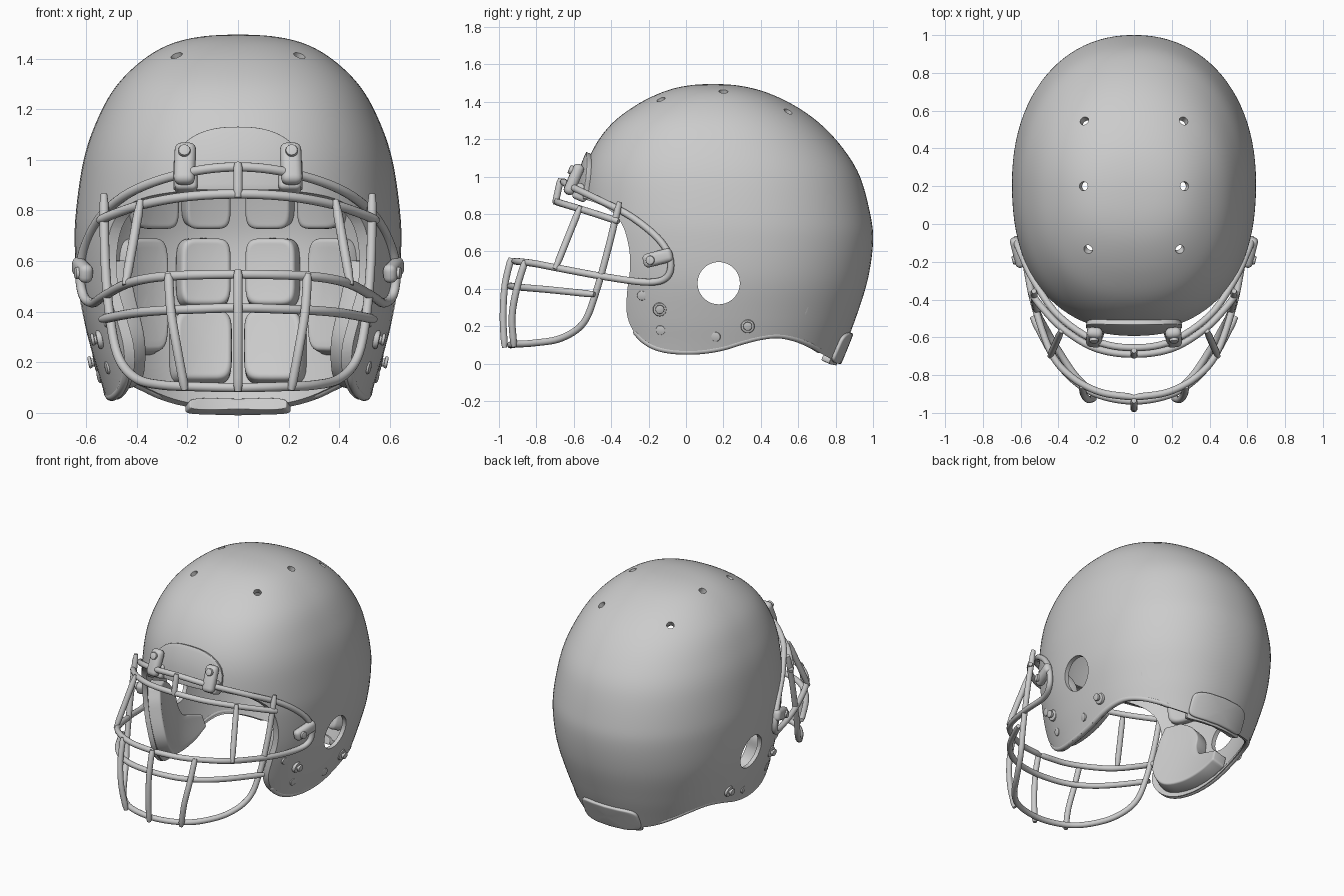
import bpy, bmesh, math
from mathutils import Vector, Euler

if "Cube" in bpy.data.objects:
    bpy.data.objects.remove(bpy.data.objects["Cube"])

N_FRONT, N_BACK = 2.3, 2.15  # roundness of the horizontal sections
grey = bpy.data.materials.new("plain_grey")
grey.diffuse_color = (0.6, 0.6, 0.6, 1)
grey.use_nodes = True
grey.node_tree.nodes["Principled BSDF"].inputs["Base Color"].default_value = grey.diffuse_color


def smooth_path(pts, steps=6):
    """Smooth curve through points of any dimension."""
    first = [2 * a - b for a, b in zip(pts[0], pts[1])]
    last = [2 * a - b for a, b in zip(pts[-1], pts[-2])]
    p = [first] + list(pts) + [last]
    out = []
    for i in range(1, len(p) - 2):
        for k in range(steps):
            t = k / steps
            out.append(tuple(0.5 * (2 * b + (c - a) * t + (2 * a - 5 * b + 4 * c - d) * t * t
                                    + (3 * b - a - 3 * c + d) * t ** 3)
                             for a, b, c, d in zip(*p[i - 1:i + 3])))
    return out + [tuple(pts[-1])]


# Shell levels: height, front y, back y, half width
LEVELS = [(1.485, .29, 0, -.16), (1.495, .145, .145, 0), (1.485, 0, .29, .16), (1.45, -.13, .43, .285),
          (1.38, -.27, .58, .395), (1.28, -.40, .72, .49), (1.15, -.495, .84, .56),
          (1.0, -.55, .93, .61), (.8, -.57, .985, .64), (.65, -.57, 1.0, .645),
          (.45, -.555, .972, .628), (.25, -.53, .91, .58), (.1, -.50, .852, .535), (-.05, -.48, .79, .49)]
ROWS = smooth_path(LEVELS)[6:]


def level(z):
    for a, b in zip(ROWS, ROWS[1:]):
        if b[0] <= z <= a[0]:
            t = (a[0] - z) / max(a[0] - b[0], 1e-6)
            return [u + (v - u) * t for u, v in zip(a, b)]
    return ROWS[-1]


def surf_y(x, z, side):
    _, f, b, w = level(z)
    n = N_BACK if side > 0 else N_FRONT
    return (f + b) / 2 + side * (b - f) / 2 * max(0, 1 - min(1, abs(x) / w) ** n) ** (1 / n)


def surf_x(y, z):
    _, f, b, w = level(z)
    n = N_BACK if y > (f + b) / 2 else N_FRONT
    t = min(1, abs(y - (f + b) / 2) / ((b - f) / 2))
    return w * (1 - t ** n) ** (1 / n)


def finish(bm, name):
    bmesh.ops.remove_doubles(bm, verts=bm.verts, dist=1e-5)
    bmesh.ops.recalc_face_normals(bm, faces=bm.faces)
    me = bpy.data.meshes.new(name)
    bm.to_mesh(me)
    bm.free()
    me.materials.append(grey)
    ob = bpy.data.objects.new(name, me)
    bpy.context.collection.objects.link(ob)
    return ob


def select(ob):
    bpy.ops.object.select_all(action='DESELECT')
    ob.select_set(True)
    bpy.context.view_layer.objects.active = ob


def shade(ob):
    select(ob)
    for m in list(ob.modifiers):
        bpy.ops.object.modifier_apply(modifier=m.name)
    bpy.ops.object.shade_smooth_by_angle(angle=math.radians(40))
    return ob


def bevel(ob, width, segs=3):
    m = ob.modifiers.new("bevel", 'BEVEL')
    m.width, m.segments, m.limit_method = width, segs, 'ANGLE'
    m.angle_limit = math.radians(40)


def dome(name, inset, cols=96):
    bm = bmesh.new()
    k = (1.495 - inset) / 1.495
    top = bm.verts.new((0, ROWS[0][1], ROWS[0][0] * k))
    prev = None
    for z, f, b, w in ROWS[1:]:
        ring = []
        s = max(.3, 1 - inset / w)
        for i in range(cols):
            c, n = math.cos(2 * math.pi * i / cols), math.sin(2 * math.pi * i / cols)
            e = 2 / (N_BACK if n > 0 else N_FRONT)
            ring.append(bm.verts.new((w * s * math.copysign(abs(c) ** e, c),
                                      (f + b) / 2 + ((b - f) / 2 * s) * math.copysign(abs(n) ** e, n), z * k)))
        for i in range(cols):
            j = (i + 1) % cols
            bm.faces.new((prev[i], prev[j], ring[j], ring[i]) if prev else (top, ring[j], ring[i]))
        prev = ring
    bm.faces.new(prev)
    return finish(bm, name)


def cyl(name, loc, axis, r, d, bev=0.0, segs=24):
    bm = bmesh.new()
    bmesh.ops.create_cone(bm, cap_ends=True, segments=segs, radius1=r, radius2=r, depth=d)
    q = Vector((0, 0, 1)).rotation_difference(Vector(axis))
    for v in bm.verts:
        v.co = q @ v.co + Vector(loc)
    ob = finish(bm, name)
    if bev:
        bevel(ob, bev, 2)
    return shade(ob)


def block(name, loc, size, rot, bev):
    bm = bmesh.new()
    bmesh.ops.create_cube(bm, size=1)
    m = Euler(rot).to_matrix()
    for v in bm.verts:
        v.co = m @ Vector([a * b for a, b in zip(v.co, size)]) + Vector(loc)
    ob = finish(bm, name)
    bevel(ob, bev, 4)
    return shade(ob)


def patch(name, fn, nu, nv, thick, bev):
    """Thick sheet following fn(u, v)."""
    bm = bmesh.new()
    g = [[bm.verts.new(fn(i / nu, j / nv)) for j in range(nv + 1)] for i in range(nu + 1)]
    for i in range(nu):
        for j in range(nv):
            bm.faces.new((g[i][j], g[i + 1][j], g[i + 1][j + 1], g[i][j + 1]))
    bmesh.ops.dissolve_degenerate(bm, dist=1e-6, edges=bm.edges)
    ob = finish(bm, name)
    m = ob.modifiers.new("thickness", 'SOLIDIFY')
    m.thickness, m.offset = thick, 0
    bevel(ob, bev)
    return shade(ob)


def pad(name, a0, a1, z0, z1, project, thick, power=4, bev=.015):
    """Rounded rectangle laid on the shell by project(a, z)."""
    def fn(u, v):
        c, s = math.cos(2 * math.pi * u), math.sin(2 * math.pi * u)
        e = 2 / power
        return project((a0 + a1) / 2 + v * (a1 - a0) / 2 * math.copysign(abs(c) ** e, c),
                       (z0 + z1) / 2 + v * (z1 - z0) / 2 * math.copysign(abs(s) ** e, s))
    return patch(name, fn, 40, 6, thick, bev)


def on_back(inset):
    return lambda x, z: (x, surf_y(x, z, 1) - inset, z)


# Shell: hollow dome trimmed to the side outline, with ear and vent holes
shell = dome("shell", 0)
cutters = [(dome("inner_cut", .03), 'DIFFERENCE')]
edge = smooth_path([(-.8, .93), (-.57, .885), (-.43, .835), (-.345, .75), (-.305, .62), (-.30, .5), (-.315, .38),
                    (-.315, .26), (-.275, .165), (-.2, .095), (-.1, .06), (.05, .053), (.2, .075), (.35, .12),
                    (.49, .14), (.62, .11), (.72, .055), (.79, .02), (.85, .01), (1.2, .01)])
bm = bmesh.new()
face = bm.faces.new([bm.verts.new((-1, y, z)) for y, z in edge + [(1.2, 1.8), (-.8, 1.8)]])
ext = bmesh.ops.extrude_face_region(bm, geom=[face])
bmesh.ops.translate(bm, vec=(2, 0, 0), verts=[v for v in ext['geom'] if isinstance(v, bmesh.types.BMVert)])
cutters.append((finish(bm, "outline_cut"), 'INTERSECT'))
cutters.append((cyl("ear_cut", (0, .175, .43), (1, 0, 0), .113, 2, segs=48), 'DIFFERENCE'))
for sx in (-1, 1):
    for x, y, z in ((.27, .555, 1.365), (.265, .2, 1.45), (.24, -.13, 1.405)):
        cutters.append((cyl("vent_cut", (sx * x, y, z), (sx * x, y - .2, .65), .024, .25), 'DIFFERENCE'))
for c, op in cutters:
    m = shell.modifiers.new("cut", 'BOOLEAN')
    m.object, m.operation, m.solver = c, op, 'EXACT'
shade(shell)
for c, op in cutters:
    bpy.data.objects.remove(c)


# Brow plate with arched top, rear bumper and its lip under the shell
def brow(u, v):
    x = .25 * (2 * u - 1)
    z = .88 + v * (.105 + .14 * (1 - abs(2 * u - 1) ** 2.5) ** .6)
    return (x, surf_y(x, z, -1) - .01, z)


patch("brow_plate", brow, 32, 10, .035, .008)
pad("rear_bumper", -.21, .21, .002, .165, on_back(-.004), .03, 5, .01)
pad("bumper_lip", -.2, .2, .002, .05, on_back(.03), .05, 5, .01)

# Inner pads at the back of the head, temples and cheeks
for sx, tag in ((-1, "left"), (1, "right")):
    for i, (a, b, z0, z1) in enumerate(((.03, .215, .73, 1.0), (.245, .42, .73, 1.0), (.03, .235, .42, .69),
                                        (.025, .26, .12, .40), (.29, .46, .235, .69))):
        pad(f"back_pad_{tag}_{i}", *sorted((sx * a, sx * b)), z0, z1, on_back(.075), .08, 5, .025)
    pad(f"temple_pad_{tag}", -.25, .09, .64, .9, lambda y, z: (sx * (surf_x(y, z) - .06), y, z), .06, 4, .025)
    outer = smooth_path([(-.24, .6), (-.275, .48), (-.28, .28), (-.19, .14), (-.04, .095), (.13, .1), (.27, .14)])
    inner = smooth_path([(-.13, .6), (-.04, .54), (.02, .45), (.03, .36), (.07, .29), (.15, .26), (.26, .22)])

    def cheek(u, v):
        i = round(u * (len(outer) - 1))
        y, z = (a + (b - a) * v for a, b in zip(outer[i], inner[i]))
        return (sx * (surf_x(y, z) - .075), y, z)
    patch(f"cheek_pad_{tag}", cheek, len(outer) - 1, 6, .095, .035)


# Face guard bars
def bar(name, pts, r=.0185):
    cu = bpy.data.curves.new(name, 'CURVE')
    cu.dimensions, cu.bevel_depth, cu.bevel_resolution, cu.use_fill_caps = '3D', r, 5, True
    path = smooth_path(pts)
    sp = cu.splines.new('POLY')
    sp.points.add(len(path) - 1)
    for p, c in zip(sp.points, path):
        p.co = (*c, 1)
    sp.points[0].radius = sp.points[-1].radius = .7
    cu.materials.append(grey)
    ob = bpy.data.objects.new(name, cu)
    bpy.context.collection.objects.link(ob)
    select(ob)
    bpy.ops.object.convert(target='MESH')
    shade(bpy.context.object)


def flip(pts):
    return [(-x, y, z) for x, y, z in pts]


for name, half in (
        ("upper_loop_bar", [(0, -.655, .972), (.2, -.62, .95), (.4, -.485, .885), (.53, -.3, .79), (.6, -.15, .67),
                            (.625, -.085, .56), (.612, -.1, .465), (.575, -.2, .435), (.53, -.42, .462),
                            (.44, -.68, .51), (.33, -.81, .535), (.18, -.89, .545), (0, -.918, .548)]),
        ("lower_brow_bar", [(0, -.69, .865), (.2, -.66, .855), (.37, -.56, .825), (.48, -.45, .79), (.55, -.36, .76)]),
        ("mouth_bar", [(0, -.938, .415), (.18, -.908, .41), (.31, -.835, .404), (.42, -.71, .393), (.54, -.49, .37)]),
        ("chin_bar", [(0, -.938, .1), (.18, -.905, .104), (.3, -.815, .11), (.4, -.67, .135), (.47, -.55, .215),
                      (.505, -.485, .37), (.525, -.42, .6), (.53, -.355, .865)])):
    bar(name, flip(half[:0:-1]) + half)
bar("centre_bar", [(0, -.935, .565), (0, -.968, .42), (0, -.978, .25), (0, -.97, .085)])
bar("brow_centre_bar", [(0, -.67, .99), (0, -.7, .85)])
for name, pts in (("front_upright", [(.275, -.86, .55), (.265, -.905, .4), (.24, -.93, .25), (.21, -.92, .09)]),
                  ("eye_upright", [(.385, -.565, .84), (.445, -.7, .505)])):
    bar(name + "_right", pts)
    bar(name + "_left", flip(pts))

# Rolled lip, clips, screws and snaps on both sides
for sx, tag in ((-1, "left"), (1, "right")):
    lip = [(sx * (surf_x(y, z) - .012), y, z + .012) for y, z in edge[48:97:4]]
    bar(f"rim_lip_{tag}", lip, .017)
    block(f"brow_clip_{tag}", (sx * .21, -.6, .985), (.085, .06, .175), (-.4, 0, sx * .1), .028)
    block(f"brow_clip_base_{tag}", (sx * .205, -.56, .915), (.09, .08, .09), (-.4, 0, 0), .02)
    cyl(f"brow_screw_{tag}", (sx * .212, -.612, 1.035), (0, -.92, .39), .024, .03, .006)
    block(f"side_clip_{tag}", (sx * .615, -.15, .565), (.055, .165, .075), (.25, 0, -.25 * sx), .025)
    cyl(f"side_clip_screw_{tag}", (sx * .63, -.19, .553), (sx, -.25, 0), .024, .03, .006)
    for i, (y, z) in enumerate(((-.14, .29), (.33, .2))):
        x = surf_x(y, z)
        cyl(f"snap_base_{tag}_{i}", (sx * x, y, z), (sx, 0, -.2), .037, .025, .008)
        cyl(f"snap_stem_{tag}_{i}", (sx * (x + .012), y, z), (sx, 0, -.2), .016, .04)
        cyl(f"snap_knob_{tag}_{i}", (sx * (x + .028), y, z), (sx, 0, -.2), .024, .014, .005)
    for i, (y, z) in enumerate(((-.235, .365), (-.135, .18), (.16, .145))):
        cyl(f"rivet_{tag}_{i}", (sx * (surf_x(y, z) - .006), y, z), (sx, -.2, -.2), .026, .022, .004)
